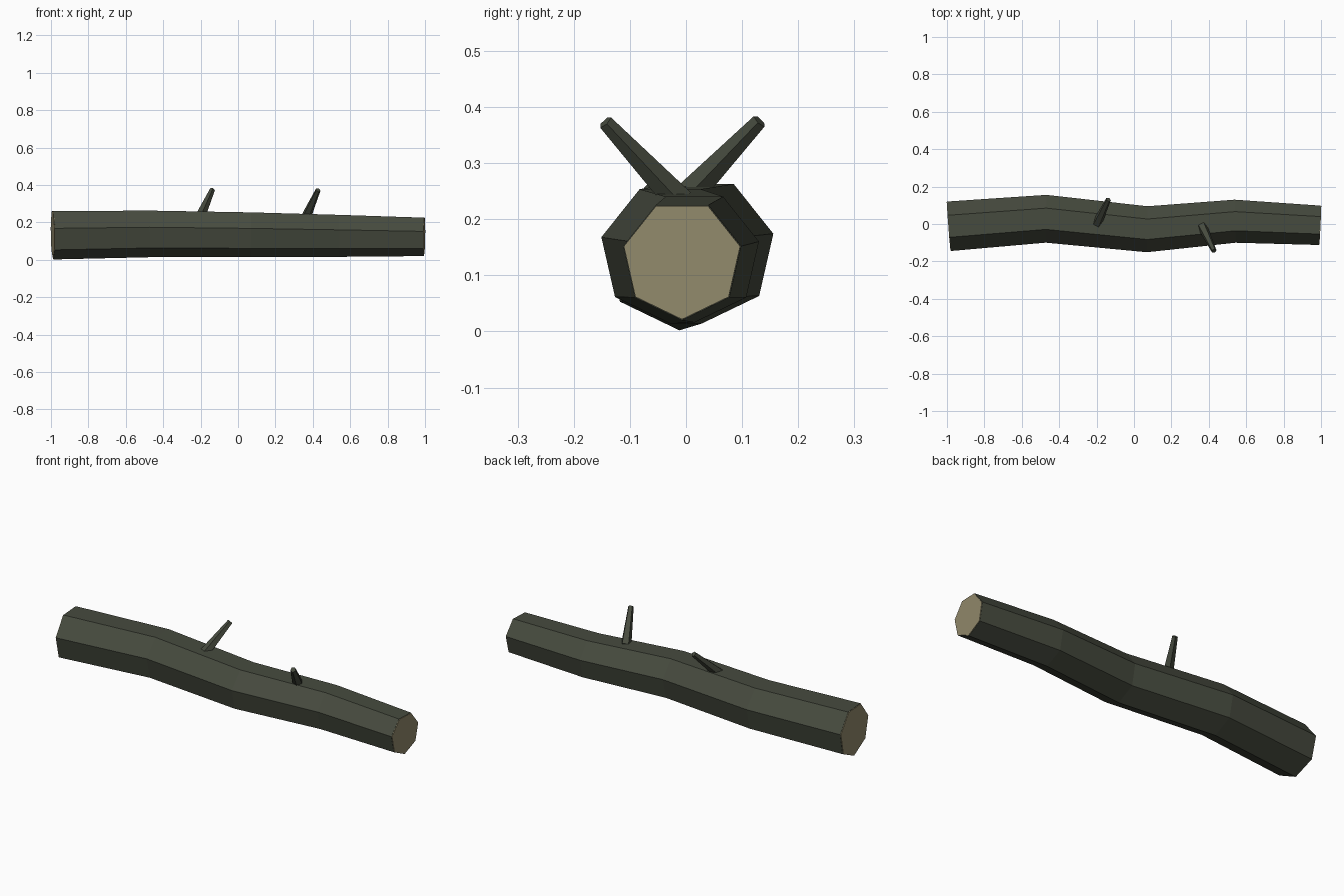
import bpy, bmesh, math
from mathutils import Vector

if "Cube" in bpy.data.objects:
    bpy.data.objects.remove(bpy.data.objects["Cube"])


def material(name, col):
    m = bpy.data.materials.new(name)
    m.diffuse_color = (*col, 1)
    m.use_nodes = True
    m.node_tree.nodes["Principled BSDF"].inputs["Base Color"].default_value = m.diffuse_color
    return m


bark = material("dark bark", (0.062, 0.070, 0.049))
wood = material("cut wood", (0.29, 0.255, 0.15))


def ring(c, t, r, n):
    """n-sided ring around c, square to t, with one corner pointing down."""
    t = t.normalized()
    side = Vector((0, 0, 1)).cross(t).normalized()
    up = t.cross(side)
    angles = [-math.pi / 2 + 2 * math.pi * k / n for k in range(n)]
    return [c + side * r * math.cos(a) + up * r * math.sin(a) for a in angles]


def tube(name, path, n, mat):
    """Flat-faced closed tube through (centre, radius) stations."""
    pts = [Vector(p[:3]) for p in path]
    bm = bmesh.new()
    rings = []
    for i, p in enumerate(path):
        a, b = pts[max(i - 1, 0)], pts[min(i + 1, len(pts) - 1)]
        rings.append([bm.verts.new(v) for v in ring(pts[i], b - a, p[3], n)])
    for r0, r1 in zip(rings, rings[1:]):
        for k in range(n):
            j = (k + 1) % n
            bm.faces.new((r0[k], r0[j], r1[j], r1[k]))
    bm.faces.new(rings[0])
    bm.faces.new(rings[-1])
    bmesh.ops.recalc_face_normals(bm, faces=bm.faces)
    me = bpy.data.meshes.new(name)
    bm.to_mesh(me)
    bm.free()
    me.materials.append(mat)
    ob = bpy.data.objects.new(name, me)
    bpy.context.collection.objects.link(ob)
    return ob


# gently bent, tapering seven-sided log: x, y, z, radius
log = [(-0.988, -0.012, 0.138, 0.136),
       (-0.47, 0.028, 0.145, 0.131),
       (0.07, -0.028, 0.140, 0.126),
       (0.54, 0.015, 0.134, 0.118),
       (0.993, -0.007, 0.128, 0.108)]
tube("log", log, 7, bark)

# thin cut-wood plates on both ends
for name, end, inner in (("left_cut", log[0], log[1]), ("right_cut", log[-1], log[-2])):
    c = Vector(end[:3])
    d = (c - Vector(inner[:3])).normalized()
    r = end[3] * 0.985
    tube(name, [(*(c - d * 0.003), r), (*(c + d * 0.003), r)], 7, wood)

# two tapered twig stubs leaning to opposite sides
tube("back_twig", [(-0.198, 0.002, 0.24, 0.027), (-0.137, 0.131, 0.375, 0.014)], 5, bark)
tube("front_twig", [(0.365, -0.012, 0.232, 0.027), (0.428, -0.144, 0.373, 0.014)], 5, bark)
